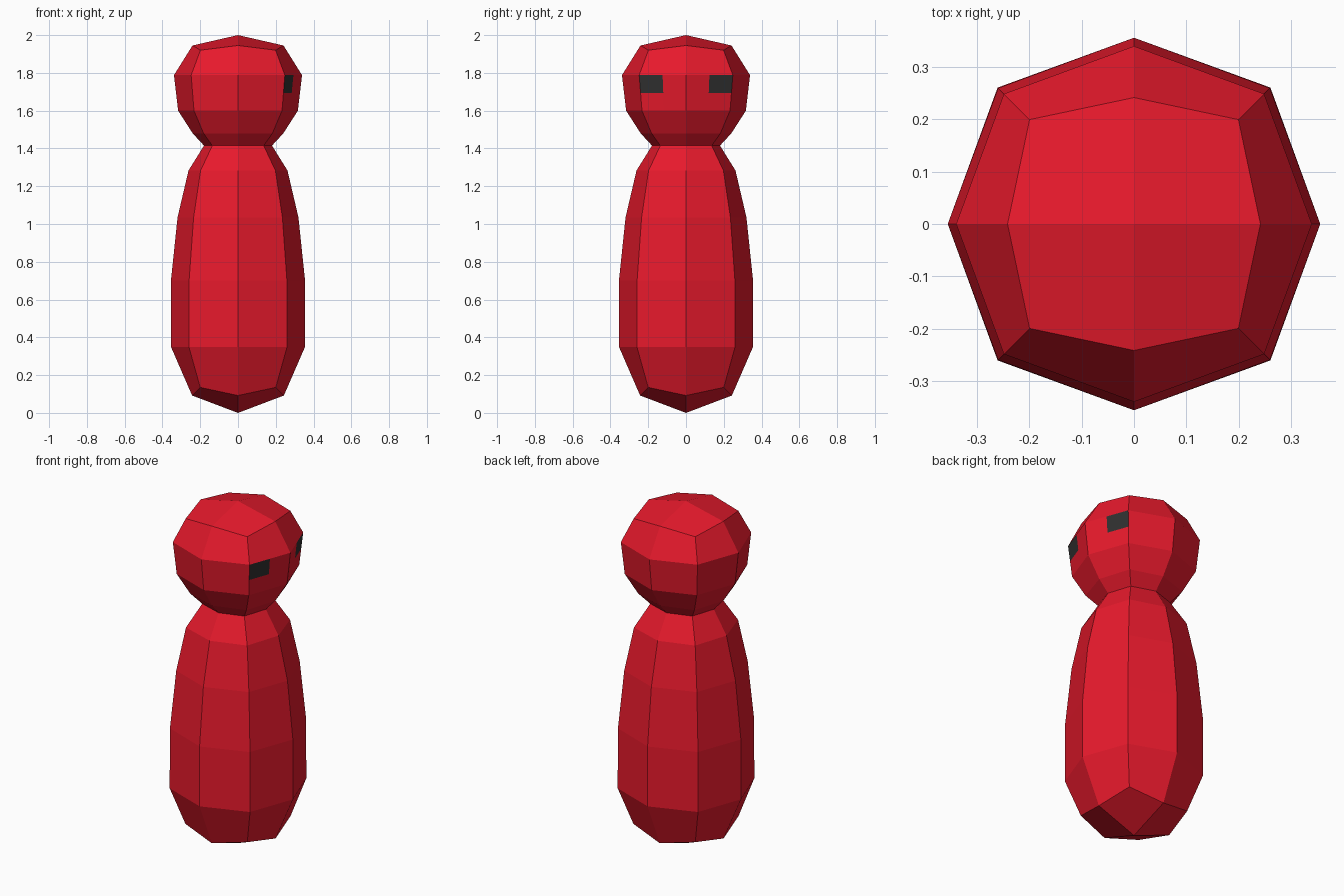
import bpy, bmesh
from mathutils import Vector

if "Cube" in bpy.data.objects:
    bpy.data.objects.remove(bpy.data.objects["Cube"])

# Ring profile, bottom to top: (axis radius, axis z, diagonal x=y, diagonal z)
RINGS = [
    (0.243, 0.092, 0.200, 0.135),
    (0.355, 0.350, 0.260, 0.350),
    (0.355, 0.700, 0.259, 0.700),
    (0.320, 1.035, 0.235, 1.035),
    (0.262, 1.283, 0.198, 1.283),
    (0.180, 1.415, 0.136, 1.415),
    (0.240, 1.480, 0.182, 1.480),
    (0.317, 1.600, 0.233, 1.600),
    (0.339, 1.788, 0.248, 1.788),
    (0.241, 1.945, 0.199, 1.920),
]
EYE_BAND = 7  # band of quads just below the widest part of the head
DIRS = [(1, 0), (1, 1), (0, 1), (-1, 1), (-1, 0), (-1, -1), (0, -1), (1, -1)]


def material(name, colour):
    mat = bpy.data.materials.new(name)
    mat.diffuse_color = (*colour, 1)
    mat.use_nodes = True
    mat.node_tree.nodes["Principled BSDF"].inputs["Base Color"].default_value = mat.diffuse_color
    return mat


def make_object(name, quads, mat):
    bm = bmesh.new()
    for quad in quads:
        bm.faces.new([bm.verts.new(p) for p in quad])
    bmesh.ops.remove_doubles(bm, verts=bm.verts, dist=1e-5)
    mesh = bpy.data.meshes.new(name)
    bm.to_mesh(mesh)
    bm.free()
    mesh.materials.append(mat)
    bpy.context.collection.objects.link(bpy.data.objects.new(name, mesh))


def ring_points(ring):
    r, rz, d, dz = ring
    return [Vector((x * d, y * d, dz)) if x and y else Vector((x * r, y * r, rz))
            for x, y in DIRS]


def split_quad(a, b, c, d):
    """Split a quad in four: the quarters at corners a, b, c and d."""
    ab, bc, cd, da = (a + b) / 2, (b + c) / 2, (c + d) / 2, (d + a) / 2
    m = (ab + cd) / 2
    return [(a, ab, m, da), (ab, b, bc, m), (m, bc, c, cd), (da, m, cd, d)]


rings = [ring_points(r) for r in RINGS]
body, eyes = [], []

# Side walls, with an eye patch in the two side-facing head quads
for k in range(len(rings) - 1):
    lo, hi = rings[k], rings[k + 1]
    for i in range(8):
        j = (i + 1) % 8
        quad = (lo[i], lo[j], hi[j], hi[i])
        if k == EYE_BAND and i in (0, 7):
            parts = split_quad(*quad)
            eyes.append(parts.pop(2 if i == 0 else 3))
            body += parts
        else:
            body.append(quad)

# Crown and base, each four quads around a centre point
top, bottom = Vector((0, 0, 2)), Vector((0, 0, 0))
for i in range(0, 8, 2):
    j, k = i + 1, (i + 2) % 8
    body.append((top, rings[-1][i], rings[-1][j], rings[-1][k]))
    body.append((bottom, rings[0][k], rings[0][j], rings[0][i]))

make_object("body", body, material("red", (0.80, 0.01, 0.025)))
make_object("eyes", eyes, material("dark_grey", (0.03, 0.03, 0.03)))
